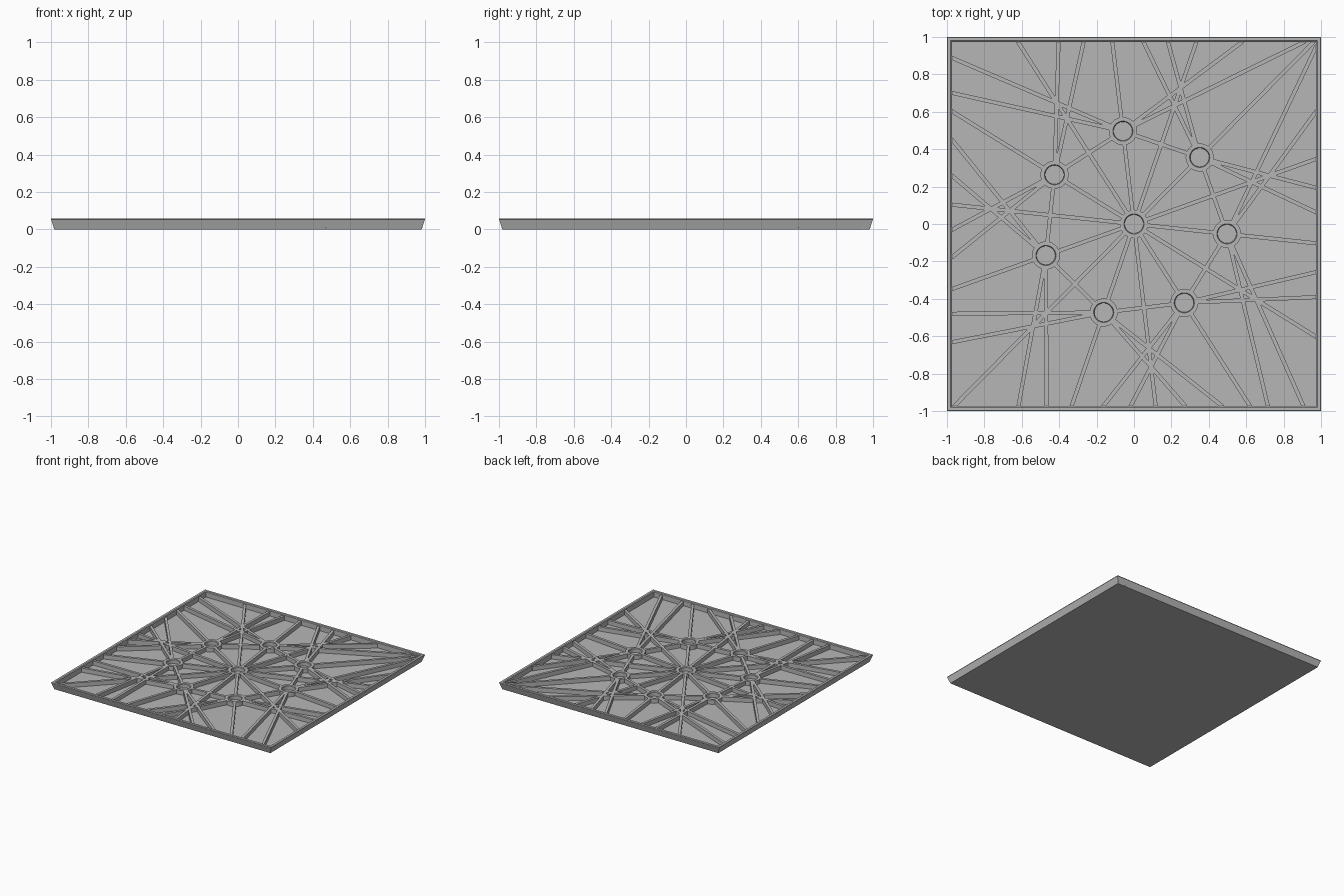
import bpy, bmesh, math
from mathutils import Vector, Matrix

cube = bpy.data.objects.get("Cube")
if cube:
    bpy.data.objects.remove(cube, do_unlink=True)

HEIGHT, FLOOR, RIB_TOP = 0.058, 0.012, 0.047
INNER = 0.974          # half width inside the rim
RIB_WIDTH = 0.021
HUB_OUT, HUB_IN = 0.075, 0.054

grey = bpy.data.materials.new("panel grey")
grey.use_nodes = True
COLOUR = (0.47, 0.47, 0.47, 1)
grey.diffuse_color = COLOUR
grey.node_tree.nodes["Principled BSDF"].inputs["Base Color"].default_value = COLOUR


def add_object(name, bm):
    bmesh.ops.recalc_face_normals(bm, faces=bm.faces)
    mesh = bpy.data.meshes.new(name)
    bm.to_mesh(mesh)
    bm.free()
    mesh.materials.append(grey)
    obj = bpy.data.objects.new(name, mesh)
    bpy.context.collection.objects.link(obj)
    return obj


def loft(bm, profile, sides, centre=(0, 0), turn=0.0, caps=False):
    """Sweep (radius, height) points round a vertical axis."""
    rings = []
    for r, z in profile:
        angles = [turn + math.tau * i / sides for i in range(sides)]
        rings.append([bm.verts.new((centre[0] + r * math.cos(a),
                                    centre[1] + r * math.sin(a), z)) for a in angles])
    for low, high in zip(rings, rings[1:]):
        for i in range(sides):
            j = (i + 1) % sides
            bm.faces.new((low[i], low[j], high[j], high[i]))
    if caps:
        bm.faces.new(rings[0])
        bm.faces.new(rings[-1])


def polar(angle, r=1.0):
    return Vector((r * math.cos(angle), r * math.sin(angle)))


def rib(bm, start, end):
    """Upright bar between two points on the floor."""
    d, mid = end - start, (start + end) / 2
    low = FLOOR - 0.004
    m = (Matrix.Translation((mid.x, mid.y, (low + RIB_TOP) / 2))
         @ Matrix.Rotation(math.atan2(d.y, d.x), 4, "Z")
         @ Matrix.Diagonal((d.length, RIB_WIDTH, RIB_TOP - low, 1)))
    bmesh.ops.create_cube(bm, size=1, matrix=m)


def rib_to_rim(bm, hub, angle):
    d = polar(angle)
    reach = min((math.copysign(INNER + 0.003, d[i]) - hub[i]) / d[i]
                for i in (0, 1) if abs(d[i]) > 1e-6)
    rib(bm, hub + d * (HUB_OUT - 0.005), hub + d * reach)


def rib_between(bm, a, b):
    d = (b - a).normalized() * (HUB_OUT - 0.005)
    rib(bm, a + d, b - d)


# Square tray with sloping outer sides and a raised rim
tray = bmesh.new()
halves = [(0.982, 0), (0.998, 0.05), (1.0, 0.052), (1.0, HEIGHT - 0.002),
          (0.998, HEIGHT), (0.98, HEIGHT), (INNER, HEIGHT - 0.005), (INNER, FLOOR)]
loft(tray, [(h * math.sqrt(2), z) for h, z in halves], 4, turn=math.pi / 4, caps=True)
add_object("tray", tray)

# Hub positions: one in the middle and seven around it
COUNT = 7
angles = [math.radians(96.8) - math.tau * k / COUNT for k in range(COUNT)]
centre = Vector((0, 0))
outer_hubs = [polar(a, 0.5) for a in angles]

# Open round hubs
hubs = bmesh.new()
for p in [centre] + outer_hubs:
    loft(hubs, [(HUB_OUT, FLOOR - 0.004), (HUB_OUT, RIB_TOP), (HUB_IN, RIB_TOP),
                (HUB_IN - 0.004, RIB_TOP - 0.005), (HUB_IN - 0.004, FLOOR - 0.004)],
         40, centre=p)
hub_obj = add_object("hub_rings", hubs)

# Ribs fanning out from every hub
ribs = bmesh.new()
for k, (a, hub) in enumerate(zip(angles, outer_hubs)):
    rib_between(ribs, centre, hub)
    rib_between(ribs, hub, outer_hubs[(k + 1) % COUNT])
    rib_to_rim(ribs, centre, a + math.pi)
    for spread in (-70.6, -60, 0, 60, 70.6):
        rib_to_rim(ribs, hub, a + math.radians(spread))
add_object("ribs", ribs)

bpy.ops.object.select_all(action="DESELECT")
hub_obj.select_set(True)
bpy.context.view_layer.objects.active = hub_obj
bpy.ops.object.shade_smooth_by_angle(angle=math.radians(30))
